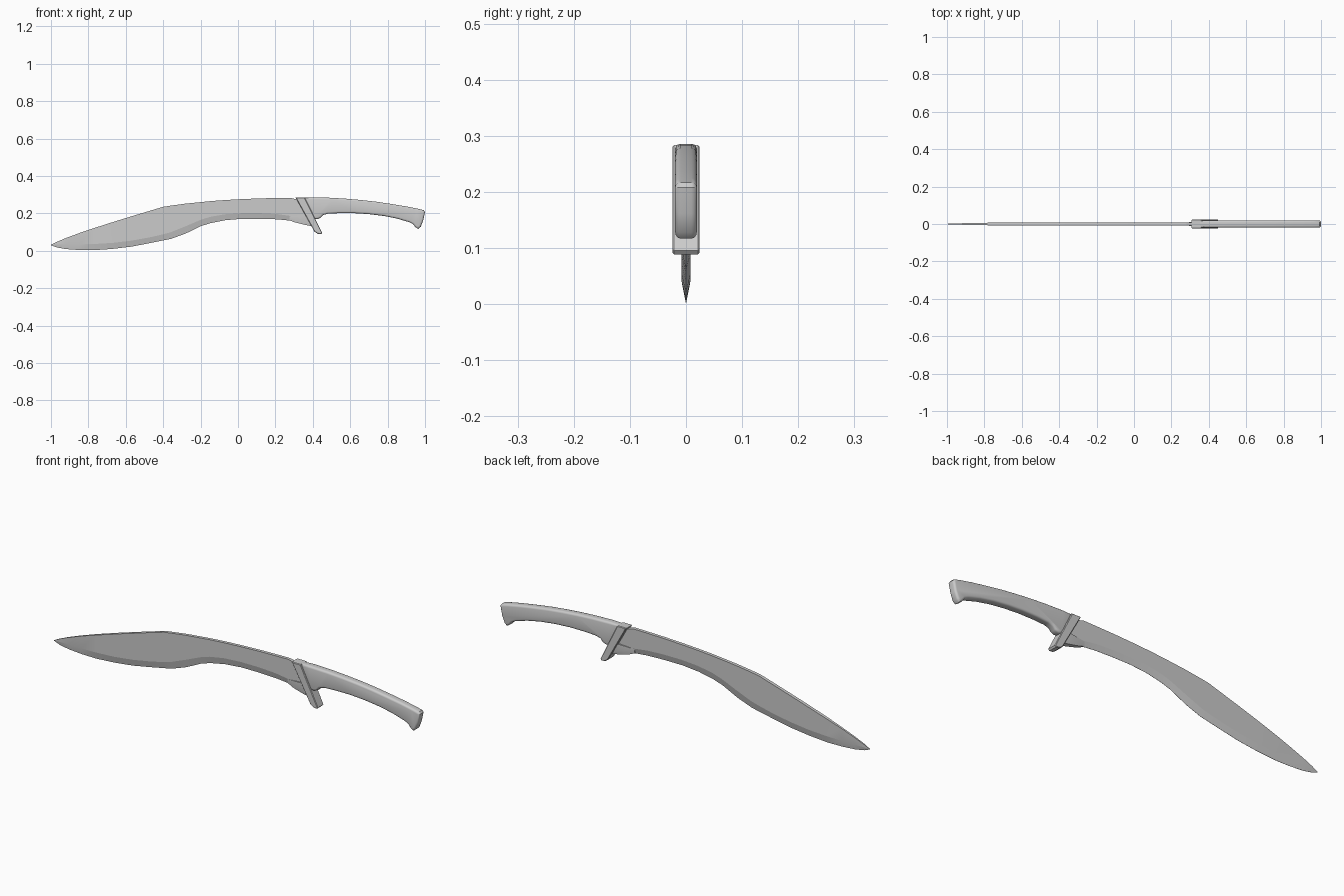
import bpy, bmesh


def finish(bm, name, angle):
    bmesh.ops.recalc_face_normals(bm, faces=bm.faces)
    me = bpy.data.meshes.new(name)
    bm.to_mesh(me)
    bm.free()
    ob = bpy.data.objects.new(name, me)
    bpy.context.collection.objects.link(ob)
    bpy.ops.object.select_all(action='DESELECT')
    ob.select_set(True)
    bpy.context.view_layer.objects.active = ob
    bpy.ops.object.shade_smooth_by_angle(angle=angle)
    return ob


def slab(name, outline, half, bevel, segments):
    """Extrude an XZ outline to +-half in Y and round its side rims."""
    bm = bmesh.new()
    face = bm.faces.new([bm.verts.new((x, -half, z)) for x, z in outline])
    ext = bmesh.ops.extrude_face_region(bm, geom=[face], use_keep_orig=True)
    for v in ext['geom']:
        if isinstance(v, bmesh.types.BMVert):
            v.co.y = half
    rims = [e for e in bm.edges if abs(e.verts[0].co.y - e.verts[1].co.y) < 1e-6]
    bmesh.ops.recalc_face_normals(bm, faces=bm.faces)
    bmesh.ops.bevel(bm, geom=rims, offset=bevel, segments=segments,
                    profile=0.5, affect='EDGES', clamp_overlap=True)
    return finish(bm, name, 0.6)


def loft(name, stations, angle):
    """Loft sections (x, spine z, bevel z, edge z, half thickness at bevel, half at edge)."""
    bm = bmesh.new()
    rings = []
    for x, top, mid, low, t, e in stations:
        pts = [(t, top), (t, mid), (e, low), (-e, low), (-t, mid), (-t, top)]
        rings.append([bm.verts.new((x, y, z)) for y, z in pts])
    for a, b in zip(rings, rings[1:]):
        for i in range(6):
            j = (i + 1) % 6
            bm.faces.new((a[i], a[j], b[j], b[i]))
    bm.faces.new(rings[0])
    bm.faces.new(rings[-1])
    return finish(bm, name, angle)


# Blade: flat sides with a ground cutting bevel, thinning to the tip
T, E = 0.008, 0.0004
loft("blade", [
    (-1.00, 0.032, 0.031, 0.030, 0.001, E),
    (-0.97, 0.047, 0.033, 0.018, 0.003, E),
    (-0.92, 0.068, 0.034, 0.009, 0.004, E),
    (-0.85, 0.094, 0.034, 0.004, 0.005, E),
    (-0.77, 0.121, 0.036, 0.003, 0.007, E),
    (-0.67, 0.153, 0.042, 0.010, T, E),
    (-0.57, 0.184, 0.054, 0.022, T, E),
    (-0.47, 0.214, 0.072, 0.041, T, E),
    (-0.40, 0.235, 0.088, 0.055, T, E),
    (-0.36, 0.241, 0.099, 0.063, T, E),
    (-0.28, 0.252, 0.131, 0.092, T, E),
    (-0.20, 0.260, 0.165, 0.131, T, E),
    (-0.15, 0.265, 0.181, 0.147, T, E),
    (-0.07, 0.271, 0.195, 0.163, T, E),
    (0.02, 0.276, 0.201, 0.171, T, E),
    (0.12, 0.280, 0.201, 0.171, T, E),
    (0.21, 0.282, 0.196, 0.168, T, E),
    (0.28, 0.283, 0.186, 0.161, T, E),
    (0.33, 0.270, 0.175, 0.150, T, E),
    (0.37, 0.200, 0.165, 0.140, T, E)], 0.15)

# Blade collar: small wedge swelling into the guard below the blade
loft("blade_collar", [
    (0.275, 0.184, 0.176, 0.163, 0.007, 0.004),
    (0.30, 0.186, 0.172, 0.153, 0.010, 0.008),
    (0.33, 0.188, 0.164, 0.145, 0.013, 0.010),
    (0.365, 0.190, 0.155, 0.137, 0.016, 0.012),
    (0.40, 0.170, 0.148, 0.130, 0.016, 0.012)], 0.6)

# Guard: slanted cross bar
slab("guard", [(0.308, 0.284), (0.357, 0.284), (0.450, 0.096), (0.444, 0.089),
               (0.425, 0.091), (0.408, 0.103), (0.395, 0.127)], 0.024, 0.003, 1)

# Handle: curved grip with hooked pommel
slab("handle", [
    (0.352, 0.284), (0.40, 0.286), (0.50, 0.283), (0.58, 0.278), (0.66, 0.271),
    (0.74, 0.262), (0.82, 0.250), (0.90, 0.237), (0.96, 0.225), (0.993, 0.217),
    (1.000, 0.208), (0.990, 0.162), (0.977, 0.128), (0.963, 0.117), (0.948, 0.127),
    (0.935, 0.143), (0.915, 0.153), (0.85, 0.172), (0.78, 0.186), (0.70, 0.196),
    (0.62, 0.201), (0.54, 0.201), (0.48, 0.198), (0.455, 0.191), (0.443, 0.177),
    (0.425, 0.169), (0.405, 0.171)], 0.0195, 0.010, 3)
